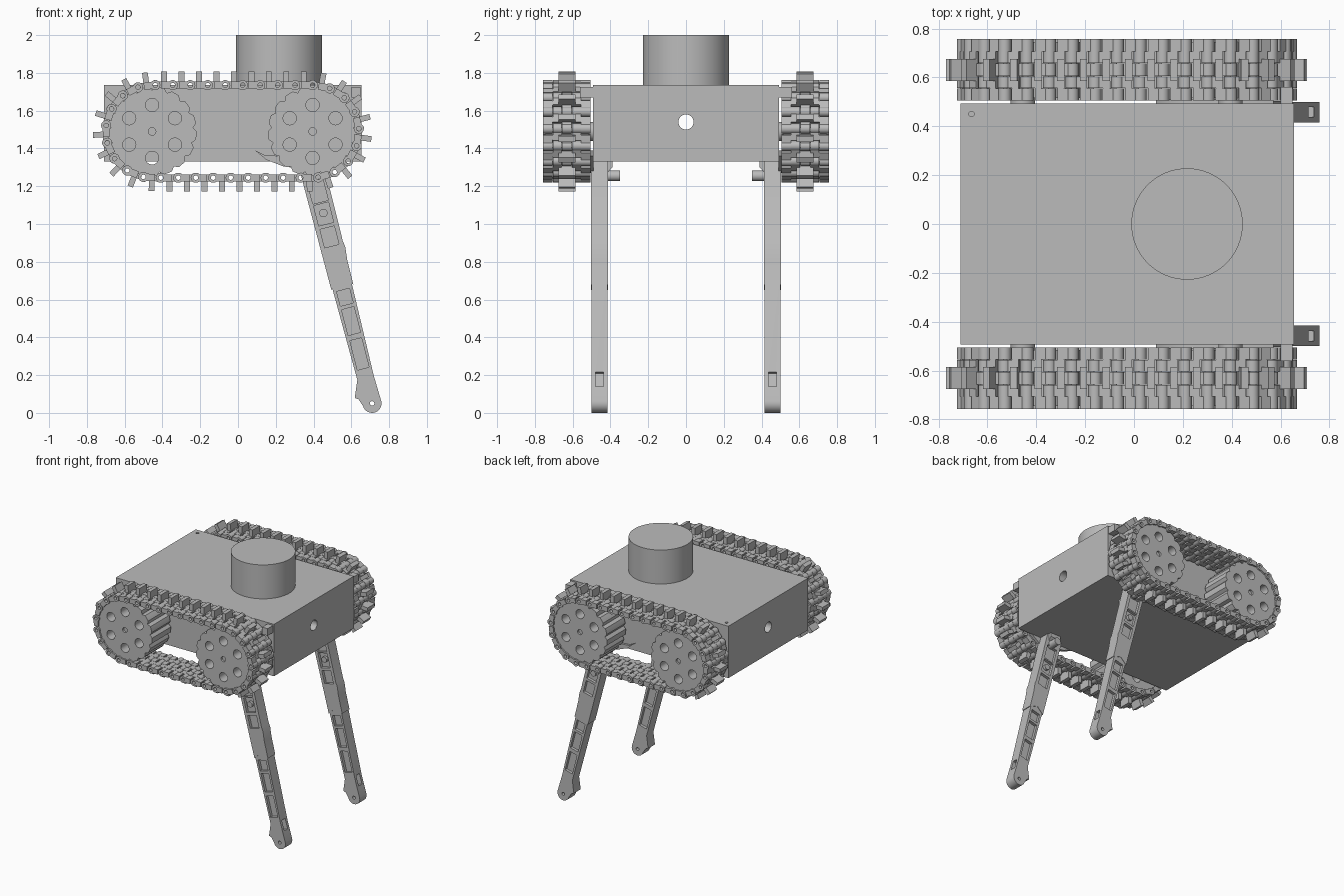
import bpy, bmesh, math
from mathutils import Matrix, Vector

cube = bpy.data.objects.get("Cube")
if cube:
    bpy.data.objects.remove(cube)

grey = bpy.data.materials.new("plain grey")
grey.use_nodes = True
COLOUR = (0.5, 0.5, 0.5, 1)
grey.diffuse_color = COLOUR
grey.node_tree.nodes["Principled BSDF"].inputs["Base Color"].default_value = COLOUR
made = []
AXES = {"x": lambda a, b, t: (t, a, b),
        "y": lambda a, b, t: (a, t, b),
        "z": lambda a, b, t: (a, b, t)}


def circle(a, b, r, n=32):
    return [(a + r * math.cos(math.tau * i / n), b + r * math.sin(math.tau * i / n)) for i in range(n)]


def rect(a0, a1, b0, b1):
    return [(a0, b0), (a1, b0), (a1, b1), (a0, b1)]


def add_prism(bm, pts, t0, t1, axis="y"):
    place = AXES[axis]
    lo = [bm.verts.new(place(a, b, t0)) for a, b in pts]
    hi = [bm.verts.new(place(a, b, t1)) for a, b in pts]
    bm.faces.new(lo)
    bm.faces.new(hi)
    for i in range(len(pts)):
        j = (i + 1) % len(pts)
        bm.faces.new((lo[i], lo[j], hi[j], hi[i]))


def add_tube(bm, x, z, r_out, r_in, y0, y1, n=14):
    loops = [[bm.verts.new((a, y, b)) for a, b in circle(x, z, r, n)]
             for r, y in ((r_out, y0), (r_out, y1), (r_in, y1), (r_in, y0))]
    for k in range(4):
        p, q = loops[k], loops[(k + 1) % 4]
        for i in range(n):
            j = (i + 1) % n
            bm.faces.new((p[i], p[j], q[j], q[i]))


def to_mesh(bm, name):
    bmesh.ops.recalc_face_normals(bm, faces=bm.faces)
    mesh = bpy.data.meshes.new(name)
    bm.to_mesh(mesh)
    bm.free()
    mesh.materials.append(grey)
    return mesh


def place(name, mesh):
    obj = bpy.data.objects.new(name, mesh)
    bpy.context.collection.objects.link(obj)
    made.append(obj)
    return obj


def solid(name, parts, cuts=()):
    """Build prisms (points, start, end, axis) and cut other prisms from them."""
    bm = bmesh.new()
    for part in parts:
        add_prism(bm, *part)
    obj = place(name, to_mesh(bm, name))
    if cuts:
        bm = bmesh.new()
        for part in cuts:
            add_prism(bm, *part)
        cutter = bpy.data.objects.new("cutter", to_mesh(bm, "cutter"))
        cutter.hide_render = True
        bpy.context.collection.objects.link(cutter)
        mod = obj.modifiers.new("cut", "BOOLEAN")
        mod.operation, mod.solver, mod.object = "DIFFERENCE", "EXACT", cutter
        graph = bpy.context.evaluated_depsgraph_get()
        result = bpy.data.meshes.new_from_object(obj.evaluated_get(graph))
        obj.modifiers.clear()
        obj.data = result
        bpy.data.objects.remove(cutter)
    return obj


# Body box with a lengthwise bore and a pin hole, and the turret drum
HALF = 0.4925
solid("body", [(rect(-0.71, 0.655, -HALF, HALF), 1.33, 1.735, "z")],
      [(circle(0, 1.54, 0.04), -1, 1, "x"), (circle(-0.665, 0.45, 0.011, 16), 1.68, 1.8, "z")])
solid("turret", [(circle(0.217, 0, 0.228, 64), 1.735, 2.0, "z")])

# Track layout
WHEELS = (-0.455, 0.395)
AXLE, R = 1.49, 0.245
SPAN = WHEELS[1] - WHEELS[0]
LINKS, TEETH = 35, 17
LENGTH = 2 * SPAN + math.tau * R
PITCH = LENGTH / LINKS
TRACK_Y = 0.631


def track_point(s):
    """Point on the belt path, running over the top, then round each wheel."""
    s %= LENGTH
    half = math.pi * R
    if s < SPAN:
        return Vector((WHEELS[1] - s, 0, AXLE + R))
    s -= SPAN
    if s < half:
        a = math.pi / 2 + s / R
        return Vector((WHEELS[0] + R * math.cos(a), 0, AXLE + R * math.sin(a)))
    s -= half
    if s < SPAN:
        return Vector((WHEELS[0] + s, 0, AXLE - R))
    a = -math.pi / 2 + (s - SPAN) / R
    return Vector((WHEELS[1] + R * math.cos(a), 0, AXLE + R * math.sin(a)))


def link_mesh():
    bm = bmesh.new()
    p = PITCH
    for y0, y1 in ((-0.126, -0.076), (-0.025, 0.025), (0.076, 0.126)):
        add_tube(bm, 0, 0, 0.027, 0.012, y0, y1)
        add_prism(bm, rect(0.015, p - 0.032, -0.018, 0.02), y0, y1)
    for y0, y1 in ((-0.074, -0.027), (0.027, 0.074)):
        add_tube(bm, p, 0, 0.027, 0.012, y0, y1)
        add_prism(bm, rect(0.032, p - 0.015, -0.018, 0.02), y0, y1)
    add_prism(bm, rect(0.033, p - 0.033, -0.014, 0.016), -0.124, 0.124)
    add_prism(bm, rect(p / 2 - 0.015, p / 2 + 0.015, 0.005, 0.073), -0.045, 0.045)
    return to_mesh(bm, "track_link")


def wheel_outline(cx):
    n = TEETH * 8
    pts = []
    for i in range(n):
        a = math.tau * i / n
        r = 0.236 - 0.018 * max(0, math.cos(TEETH * (a - math.pi / 2))) ** 2
        pts.append((cx + r * math.cos(a), AXLE + r * math.sin(a)))
    return pts


# Leg frame: u runs down the leg, w runs across it
TOP, FOOT = Vector((0.39, 1.3)), Vector((0.71, 0.05))
DOWN = (FOOT - TOP).normalized()
ACROSS = Vector((-DOWN.y, DOWN.x))
REACH = (FOOT - TOP).length


def leg_pts(pts):
    return [tuple(TOP + DOWN * u + ACROSS * w) for u, w in pts]


def build_leg(tag, cy):
    upper = [(-0.02, -0.065), (0.1, -0.065), (0.655, -0.06), (0.62, 0), (0.655, 0.06),
             (0.52, 0.061), (0.45, 0.068), (0.42, 0.063), (0.1, 0.065), (-0.02, 0.065)]
    toe = [(REACH + 0.05 * math.sin(a), 0.05 * math.cos(a))
           for a in [math.pi * i / 14 for i in range(15)]]
    lower = [(0.6, -0.054), (0.6, 0.054), (1.15, 0.045)] + toe + \
            [(1.25, -0.065), (1.24, -0.082), (1.15, -0.045)]

    def pockets(spans, thick):
        out = []
        for u0, u1 in spans:
            w = 0.043 - 0.012 * u0
            for s in (-1, 1):
                out.append((leg_pts(rect(u0, u1, -w, w)), cy + s * (thick - 0.022), cy + s * 0.1))
        return out

    solid("upper_leg_" + tag, [(leg_pts(upper), cy - 0.045, cy + 0.045)],
          pockets(((0.07, 0.19), (0.2, 0.31), (0.33, 0.43)), 0.045))
    slot = (leg_pts(rect(1.13, 1.21, 0.01, 0.1)), cy - 0.02, cy + 0.02)
    pin = (leg_pts(circle(REACH, 0, 0.012, 14)), cy - 0.1, cy + 0.1)
    solid("lower_leg_" + tag, [(leg_pts(lower), cy - 0.042, cy + 0.042)],
          pockets(((0.67, 0.75), (0.77, 0.91), (0.94, 1.1)), 0.042) + [slot, pin])
    solid("leg_boss_" + tag, [(leg_pts(circle(0.25, 0, 0.022, 20)), cy - 0.043, cy + 0.043)])


# Everything that repeats on both sides
link = link_mesh()
for side, tag in ((-1, "right"), (1, "left")):
    for i in range(LINKS):
        a, b = track_point(i * PITCH), track_point((i + 1) * PITCH)
        d = (b - a).normalized()
        frame = Matrix((d, (0, -1, 0), (d.z, 0, -d.x))).transposed().to_4x4()
        obj = place(f"track_link_{tag}_{i}", link)
        obj.matrix_world = Matrix.Translation((a.x, side * TRACK_Y, a.z)) @ frame

    for cx, end in zip(WHEELS, ("rear", "fore")):
        holes = [(circle(cx + 0.14 * math.cos(k), AXLE + 0.14 * math.sin(k), 0.035, 24), side * 0.4, side * 0.9)
                 for k in [math.radians(30 + 60 * j) for j in range(6)]]
        holes.append((circle(cx, AXLE, 0.02, 16), side * 0.73, side * 0.9))
        solid(f"wheel_{end}_{tag}", [(wheel_outline(cx), side * 0.515, side * 0.745)], holes)
        solid(f"axle_{end}_{tag}", [(circle(cx, AXLE, 0.05, 24), side * 0.48, side * 0.53)])

    build_leg(tag, side * 0.458)

    # Hip pivot, brace under the body, curved lever and corner bracket
    solid("hip_pivot_" + tag, [(circle(0.41, 1.255, 0.028, 20), side * 0.35, side * 0.49)])
    brace = [(side * y, z) for y, z in ((0.5, 1.335), (0.39, 1.335), (0.39, 1.3), (0.45, 1.24), (0.5, 1.24))]
    solid("hip_brace_" + tag, [(brace, 0.35, 0.44, "x")])
    lever = [(0.09, 1.39), (0.14, 1.365), (0.22, 1.36), (0.4, 1.39), (0.57, 1.36),
             (0.45, 1.27), (0.35, 1.29), (0.24, 1.305), (0.15, 1.34)]
    solid("lever_" + tag, [(lever, side * 0.49, side * 0.51)])
    solid("corner_bracket_" + tag, [(rect(0.6, 0.648, 1.67, 1.725), side * 0.49, side * 0.56)])

# Smooth round surfaces, keeping edges sharp
bpy.ops.object.select_all(action="DESELECT")
for obj in made:
    obj.select_set(True)
bpy.context.view_layer.objects.active = made[0]
bpy.ops.object.shade_smooth_by_angle(angle=math.radians(30))
